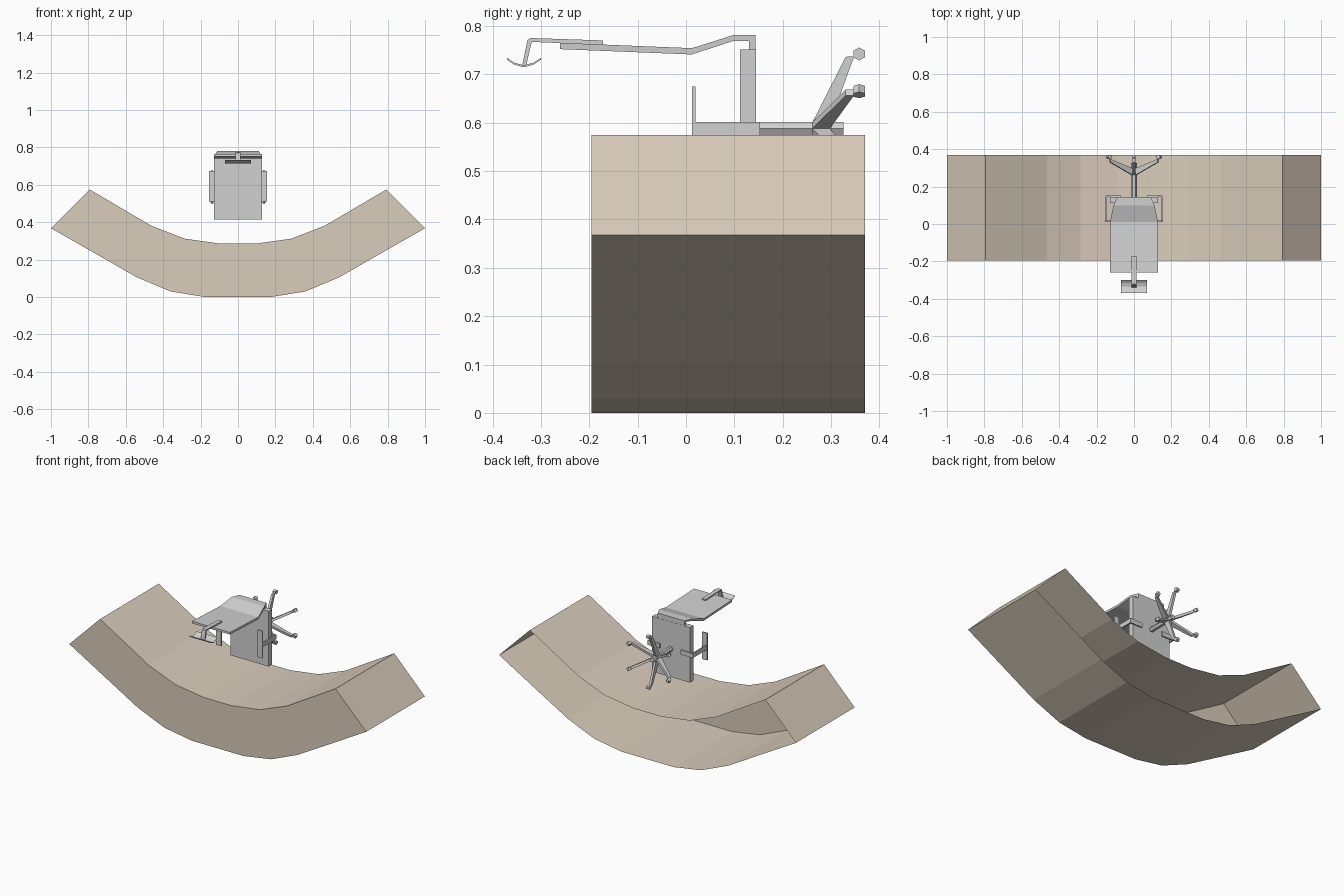
import bpy, bmesh, math
from mathutils import Matrix, Vector

if "Cube" in bpy.data.objects:
    bpy.data.objects.remove(bpy.data.objects["Cube"])


def material(name, rgb):
    m = bpy.data.materials.new(name)
    m.diffuse_color = (*rgb, 1)
    m.use_nodes = True
    m.node_tree.nodes["Principled BSDF"].inputs["Base Color"].default_value = m.diffuse_color
    return m


TAN = material("tan desk", (0.70, 0.61, 0.50))
GREY = material("grey chair", (0.64, 0.64, 0.64))


def finish(name, bm, mat):
    bmesh.ops.recalc_face_normals(bm, faces=bm.faces)
    me = bpy.data.meshes.new(name)
    bm.to_mesh(me)
    bm.free()
    me.materials.append(mat)
    ob = bpy.data.objects.new(name, me)
    bpy.context.collection.objects.link(ob)
    return ob


def prism(name, pts, lo, hi, axis="x", mat=GREY, open_end=False, turn=None):
    """Extrude a (y, z) profile along x, or an (x, z) profile along y."""
    def place(p, t):
        return Vector((t, p[0], p[1]) if axis == "x" else (p[0], t, p[1]))
    bm = bmesh.new()
    a = [bm.verts.new(place(p, lo)) for p in pts]
    b = [bm.verts.new(place(p, hi)) for p in pts]
    n = len(pts)
    for i in range(n):
        j = (i + 1) % n
        bm.faces.new((a[i], a[j], b[j], b[i]))
    bm.faces.new(a[::-1])
    if not open_end:
        bm.faces.new(b)
    if turn:
        bmesh.ops.transform(bm, matrix=turn, verts=bm.verts)
    return finish(name, bm, mat)


def box(name, x, y, z):
    return prism(name, [(y[0], z[0]), (y[1], z[0]), (y[1], z[1]), (y[0], z[1])], *x)


# Curved desk: mirrored half profile, open at the back
half = [(0.175, 0), (0.36, 0.03), (0.54, 0.105), (1.0, 0.368),
        (0.793, 0.575), (0.465, 0.382), (0.285, 0.312), (0.09, 0.285)]
desk_profile = half + [(-x, z) for x, z in reversed(half)]
prism("curved_desk", desk_profile, -0.195, 0.37, "y", TAN, open_end=True)

# Chair lying on its back: upright seat panel
box("seat", (-0.128, 0.128), (0.112, 0.145), (0.415, 0.751))

# Bent backrest, narrowing towards the seat
top = [(-0.26, 0.765), (0.012, 0.754), (0.098, 0.781), (0.144, 0.781), (0.144, 0.75)]
low = [(0.13, 0.75), (0.13, 0.769), (0.098, 0.769), (0.012, 0.741), (-0.26, 0.752)]
back = prism("backrest", top + low, -1, 1)
for v in back.data.vertices:
    y = v.co.y
    v.co.x *= 0.128 if y < 0.05 else 0.11 if y < 0.11 else 0.09

# Headrest bracket and curved headrest
prism("headrest_bracket", [(-0.172, 0.770), (-0.322, 0.775), (-0.328, 0.770),
      (-0.339, 0.716), (-0.331, 0.716), (-0.319, 0.767), (-0.172, 0.761)], -0.013, 0.013)
arc = [(-0.37, 0.73), (-0.355, 0.72), (-0.335, 0.7145), (-0.315, 0.72), (-0.30, 0.73)]
prism("headrest", arc + [(y, z + 0.004) for y, z in reversed(arc)], -0.07, 0.07)

# Armrests on both sides
for side, s in (("left", -1), ("right", 1)):
    def span(a, b):
        return sorted((s * a, s * b))
    box(side + "_arm_bar", span(0.07, 0.153), (0.145, 0.153), (0.574, 0.601))
    box(side + "_arm_upright", span(0.144, 0.153), (0.018, 0.153), (0.574, 0.601))
    box(side + "_arm_pad", span(0.122, 0.155), (0.012, 0.02), (0.51, 0.675))

# Six-sided column
ZC = 0.588
hexagon = [(math.cos(i * math.pi / 3), math.sin(i * math.pi / 3)) for i in range(6)]
prism("column", [(0.015 * c, ZC + 0.015 * s) for c, s in hexagon], 0.145, 0.326, "y")

# Six-legged star base with casters, turned around the column
for i in range(6):
    turn = Matrix.Translation((0, 0, ZC)) @ Matrix.Rotation(i * math.pi / 3, 4, "Y")
    prism(f"base_leg_{i + 1}", [(0.26, 0.01), (0.33, 0.148), (0.353, 0.15),
          (0.345, 0.142), (0.297, 0.01)], -0.007, 0.007, turn=turn)
    prism(f"caster_{i + 1}", [(0.358 + 0.0135 * s, 0.154 + 0.0135 * c) for c, s in hexagon],
          -0.009, 0.009, turn=turn)
